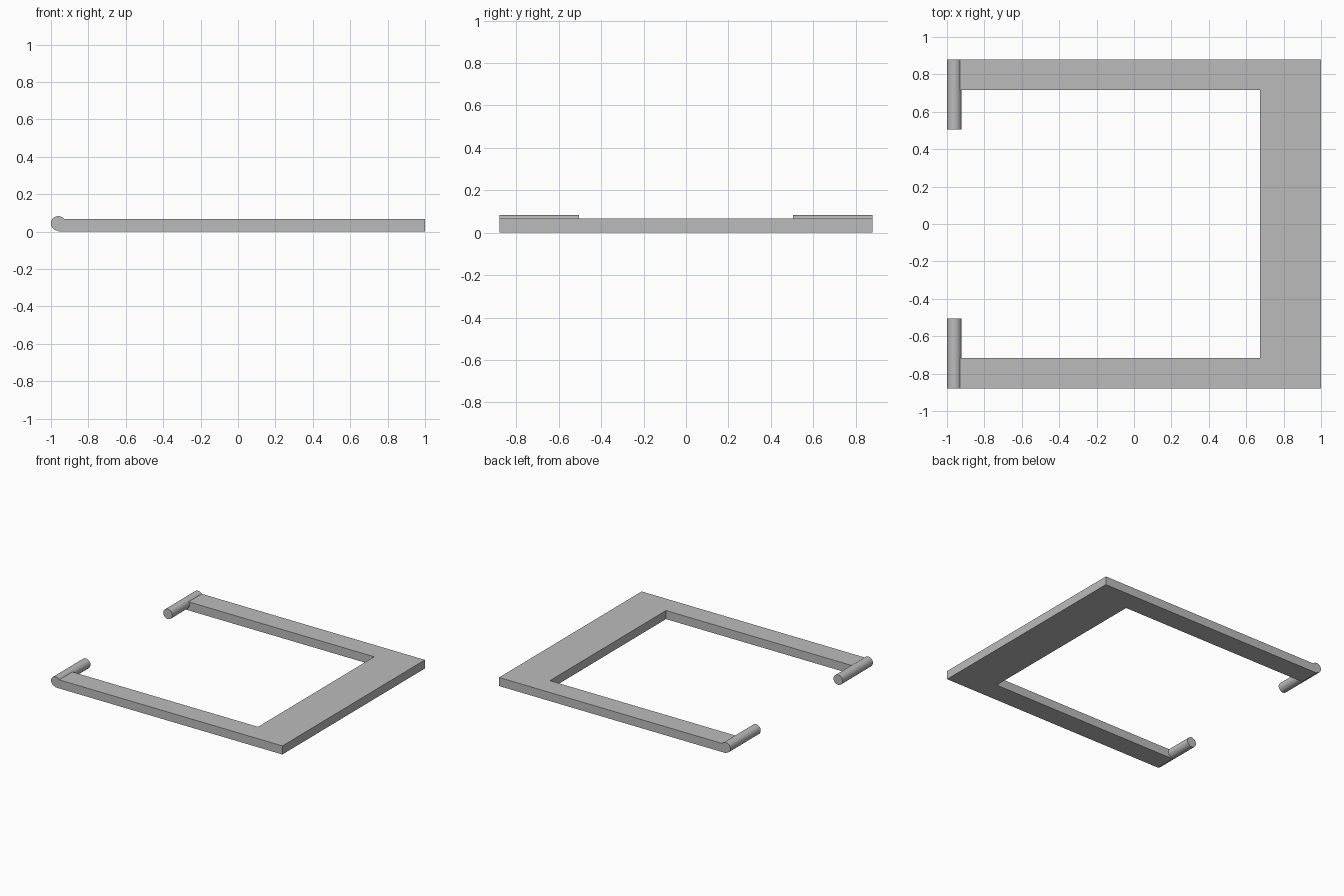
import bpy
import bmesh
import math

old = bpy.data.objects.get("Cube")
if old:
    bpy.data.objects.remove(old, do_unlink=True)

grey = bpy.data.materials.new("plain grey")
grey.use_nodes = True
colour = (0.5, 0.5, 0.5, 1)
grey.diffuse_color = colour
grey.node_tree.nodes["Principled BSDF"].inputs["Base Color"].default_value = colour

HALF_DEPTH = 0.88
THICKNESS = 0.067
PIN_RADIUS = 0.039
PIN_X = PIN_RADIUS - 1
PIN_Z = 0.044
PIN_INNER = 0.505

# Flat U-shaped frame: one outline extruded upward
half = [(PIN_X, -HALF_DEPTH), (1, -HALF_DEPTH)]
inner = [(0.675, -0.717), (PIN_X, -0.717)]
outline = half + [(x, -y) for x, y in reversed(half)]
outline += [(x, -y) for x, y in reversed(inner)] + inner

bm = bmesh.new()
base = bm.faces.new([bm.verts.new((x, y, 0)) for x, y in outline])
walls = bmesh.ops.extrude_face_region(bm, geom=[base])["geom"]
top = [v for v in walls if isinstance(v, bmesh.types.BMVert)]
bmesh.ops.translate(bm, verts=top, vec=(0, 0, THICKNESS))
bmesh.ops.recalc_face_normals(bm, faces=bm.faces)
mesh = bpy.data.meshes.new("frame")
bm.to_mesh(mesh)
bm.free()
mesh.materials.append(grey)
frame = bpy.data.objects.new("frame", mesh)
bpy.context.collection.objects.link(frame)

# Round pins across the arm ends, pointing toward each other
for side, name in ((-1, "front_pin"), (1, "back_pin")):
    bpy.ops.mesh.primitive_cylinder_add(
        vertices=48, radius=PIN_RADIUS, depth=HALF_DEPTH - PIN_INNER,
        location=(PIN_X, side * (HALF_DEPTH + PIN_INNER) / 2, PIN_Z),
        rotation=(math.pi / 2, 0, 0))
    pin = bpy.context.object
    pin.name = name
    pin.data.materials.append(grey)
    bpy.ops.object.shade_smooth_by_angle(angle=math.radians(40))
